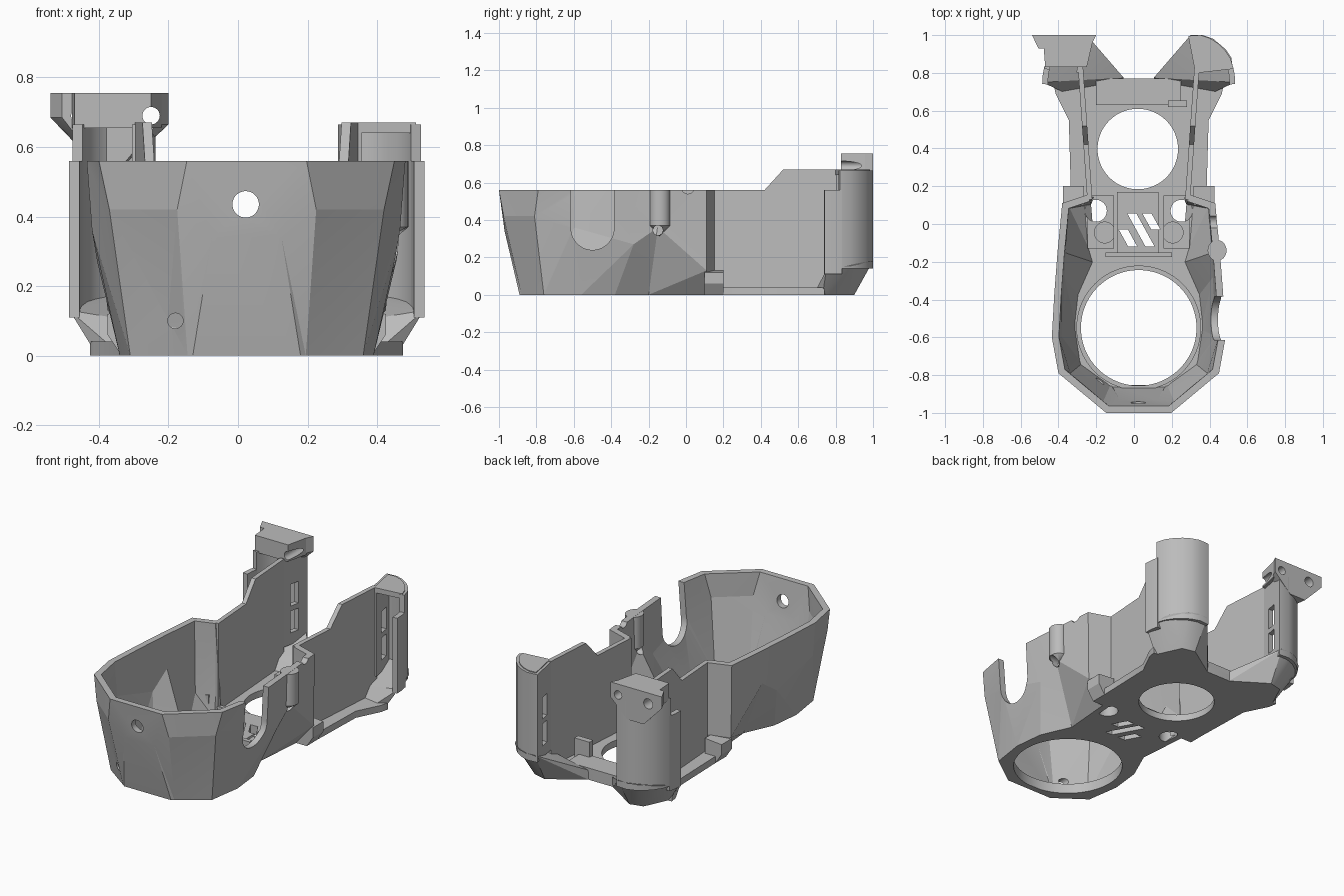
import bpy, bmesh, math
from mathutils import Vector, Matrix

CX = 0.025  # symmetry axis of the housing

cube = bpy.data.objects.get("Cube")
if cube:
    bpy.data.objects.remove(cube)

GREY = (0.5, 0.5, 0.5, 1)
mat = bpy.data.materials.new("plain grey plastic")
mat.use_nodes = True
mat.diffuse_color = GREY
mat.node_tree.nodes["Principled BSDF"].inputs["Base Color"].default_value = GREY


def finish(name, bm):
    bmesh.ops.recalc_face_normals(bm, faces=bm.faces)
    me = bpy.data.meshes.new(name)
    bm.to_mesh(me)
    bm.free()
    me.materials.append(mat)
    ob = bpy.data.objects.new(name, me)
    bpy.context.collection.objects.link(ob)
    return ob


def loft(name, rings, cap=True):
    """Solid skinned through matching closed rings; uncapped, the last ring meets the first."""
    bm = bmesh.new()
    vs = [[bm.verts.new(p) for p in r] for r in rings]
    n = len(vs[0])
    pairs = list(zip(vs, vs[1:]))
    if cap:
        bm.faces.new(vs[0])
        bm.faces.new(vs[-1])
    else:
        pairs.append((vs[-1], vs[0]))
    for a, b in pairs:
        for i in range(n):
            j = (i + 1) % n
            bm.faces.new((a[i], a[j], b[j], b[i]))
    bmesh.ops.triangulate(bm, faces=[f for f in bm.faces if len(f.verts) == 4])
    return finish(name, bm)


def prism(name, pts, z0, z1):
    return loft(name, [[(x, y, z) for x, y in pts] for z in (z0, z1)])


def box(name, x0, x1, y0, y1, z0, z1):
    return prism(name, [(x0, y0), (x1, y0), (x1, y1), (x0, y1)], z0, z1)


def hull(name, pts):
    bm = bmesh.new()
    for p in pts:
        bm.verts.new(p)
    bmesh.ops.convex_hull(bm, input=bm.verts)
    return finish(name, bm)


def cyl(name, centre, r, depth, axis="Z", seg=48):
    rot = {"X": Matrix.Rotation(math.pi / 2, 4, "Y"),
           "Y": Matrix.Rotation(math.pi / 2, 4, "X"), "Z": Matrix()}[axis]
    bm = bmesh.new()
    bmesh.ops.create_cone(bm, cap_ends=True, segments=seg, radius1=r, radius2=r,
                          depth=depth, matrix=Matrix.Translation(Vector(centre)) @ rot)
    return finish(name, bm)


def inset(path, t):
    """Open path moved sideways (to its left) by t in plan, heights kept."""
    out = []
    for i, p in enumerate(path):
        normals = []
        for a, b in ((i - 1, i), (i, i + 1)):
            if a >= 0 and b < len(path):
                d = Vector(path[b][:2]) - Vector(path[a][:2])
                normals.append(Vector((-d.y, d.x)).normalized())
        m = sum(normals, Vector((0, 0))).normalized()
        m *= t / m.dot(normals[0])
        out.append((p[0] + m.x, p[1] + m.y, *p[2:]))
    return out


def ribbon(name, path, t, z0, z1):
    return prism(name, inset(path, t / 2) + inset(path, -t / 2)[::-1], z0, z1)


def bake(ob, cutters):
    for c in cutters:
        c.hide_render = True
        mod = ob.modifiers.new("cut", "BOOLEAN")
        mod.operation, mod.solver, mod.object = "DIFFERENCE", "EXACT", c
    dg = bpy.context.evaluated_depsgraph_get()
    dg.update()
    me = bpy.data.meshes.new_from_object(ob.evaluated_get(dg))
    ob.modifiers.clear()
    ob.data = me
    for c in cutters:
        bpy.data.objects.remove(c)


def side(s, pts):
    return [(CX + s * p[0], *p[1:]) for p in pts]


def both(pts):
    return side(-1, pts[::-1]) + side(1, pts)


# Faceted front shell: half rows from the nose to the step behind the waist
top = [(.172, -1, .56), (.2, -.977, .56), (.425, -.79, .56), (.46, -.6, .56),
       (.447, -.37, .56), (.43, -.15, .56), (.405, .11, .56), (.27, .155, .56)]
mid = [(.10, -.97, .34), (.2, -.975, .42), (.395, -.81, .42), (.445, -.6, .36),
       (.43, -.28, .27), (.425, -.15, .36), (.40, .11, .13), (.27, .155, .13)]
low = [(.155, -.89, 0), (.17, -.879, 0), (.335, -.76, 0), (.365, -.56, 0),
       (.345, -.38, 0), (.265, -.2, 0), (.29, .11, 0), (.27, .155, 0)]
rows = [both(r) for r in (low, mid, top)]
# each station along the shell is a ring: up the outside, down the inside
inner = [inset(r, .037) for r in rows]
stations = list(zip(*rows, *inner[::-1]))
shell = loft("front_shell", stations)
bake(shell, [
    cyl("c", (.022, -1, .435), .038, .3, "Y"),
    cyl("c", (-.18, -.87, .1), .022, .2, "Y"),
    cyl("c", (.48, -.5, .355), .115, .3, "X"),
    box("c", .33, .63, -.615, -.385, .355, .7),
    cyl("c", (.45, .01, .575), .035, .2, "X"),
    cyl("c", (.45, -.15, .345), .026, .3, "X"),
])

# Rounded boss with a pointed foot on the outside of the shell
boss_ring = [(.44 + .05 * math.cos(a), -.14 + .055 * math.sin(a))
             for a in (math.tau * i / 32 for i in range(32))]
boss = hull("side_boss", [(x, y, z) for x, y in boss_ring for z in (.37, .559)]
            + [(.43, -.14, .31)])
bake(boss, [cyl("c", (.45, -.15, .345), .026, .3, "X")])

# Floor with fan, screw and vent openings
outline = [(p[0], p[1]) for p in low[:7]] + [
    (.36, .2), (.37, .55), (.44, .69), (.45, .74), (.12, .77)]


def screw_hole(s):
    return cyl("c", (CX + s * .227, .07, 0), .058, .5)


def vents():
    cuts = []
    for x, y0, y1 in ((-.035, .055, -.12), (-.08, -.03, -.12), (.045, .055, -.03)):
        d = (y0 - y1) * .55
        cuts.append(prism("c", [(x, y0), (x + .048, y0), (x + d + .048, y1), (x + d, y1)], -.2, .2))
    return cuts


def fan_hole():
    return cyl("c", (CX, -.55, 0), .306, .5, seg=96)


bake(prism("floor", both(outline), 0, .04),
     vents() + [fan_hole(), cyl("c", (CX - .005, .397, 0), .213, .5, seg=72),
                screw_hole(1), screw_hole(-1)])
bake(box("vent_pedestal", -.09, .13, -.15, .17, .03, .055), vents())
bake(cyl("fan_seat_ring", (CX, -.55, .045), .33, .03, seg=96), [fan_hole()])
box("floor_rib", -.15, .2, -.175, -.15, .03, .08)
box("rear_bar", -.2, .25, .63, .77, 0, .07)
box("cable_tab", .18, .28, .62, .655, .04, .16)

# Rear side parts, mirrored
wall_profile = [(.13, 0), (.13, .56), (.42, .56), (.52, .67), (.82, .67), (.82, 0)]
curve = [(.315, .8), (.28, .982), (.325, .985), (.37, .97), (.41, .945), (.445, .91),
         (.472, .87), (.487, .82)]
flange = [(.485, .83), (.493, .79), (.496, .74)]
foot = [(.08, .77, 0), (.28, .9, 0), (.36, .88, 0), (.43, .73, 0), (.36, .68, 0),
        (.08, .775, .06), (.275, 1, .18), (.34, 1, .18), (.395, .98, .18), (.46, .925, .17),
        (.49, .88, .16), (.51, .75, .13), (.34, .75, .08)]
for s, tag in ((1, "left"), (-1, "right")):
    # Long thin wall, leaning outwards to the rear
    loft(tag + "_wall", [[(CX + s * (.295 + .07 * (y - .45) - t), y, z) for y, z in wall_profile]
                         for t in (0, .027)])

    # Curved rear column with two stacked slots on the inner panel
    column = ribbon(tag + "_column", side(s, curve), .03, .14, .665)
    bake(column, [box("c", CX + s * .3 - .06, CX + s * .3 + .06, .87, .93, z, z + .13)
                  for z in (.21, .37)])
    ribbon(tag + "_outer_flange", side(s, flange), .03, .11, .56)
    hull(tag + "_column_foot", side(s, foot))

    # Bracket at the step between shell and wall, undercut below
    hull(tag + "_step_bracket", side(s, [
        (x, y, z) for y in (.1, .2)
        for x, z in ((.29, .13), (.40, .12), (.40, .06), (.36, 0), (.29, 0))]))

    # Screw pad on the floor
    x0, x1 = sorted((CX + s * .13, CX + s * .27))
    pad = box(tag + "_screw_pad", x0, x1, -.13, .15, .03, .065)
    bake(pad, [screw_hole(s), cyl("c", (CX + s * .18, -.045, .1), .055, .09)])

# Cap closing the shorter column
prism("left_column_cap", side(1, curve), .64, .67)

# Mounting ear on the taller column: a block with a tapered plate behind it
ear_face = [(-.54, .755), (-.54, .685), (-.2, .755), (-.2, .665), (-.31, .56), (-.42, .56)]
plate = hull("right_ear_plate", [(x, 1, z) for x, z in ear_face]
             + [(-.37 + (x + .37) * .8, .93, z) for x, z in ear_face])
block = hull("right_ear_block", [(x, y, z) for z in (.655, .755) for x, y in (
    (-.48, .96), (-.47, .83), (-.25, .83), (-.22, .96))])
for part in (plate, block):
    bake(part, [cyl("c", (-.25, .95, .69), .025, .5, "Y", 32),
                cyl("c", (-.45, 1, .69), .03, .14, "Y", 32)])

# Smooth the round surfaces and keep the shell facets crisp
parts = [ob for ob in bpy.context.collection.objects
         if ob.type == "MESH" and mat in list(ob.data.materials)]
for ob in parts:
    bpy.ops.object.select_all(action="DESELECT")
    ob.select_set(True)
    bpy.context.view_layer.objects.active = ob
    bpy.ops.object.shade_smooth_by_angle(angle=math.radians(8 if ob == shell else 25))
